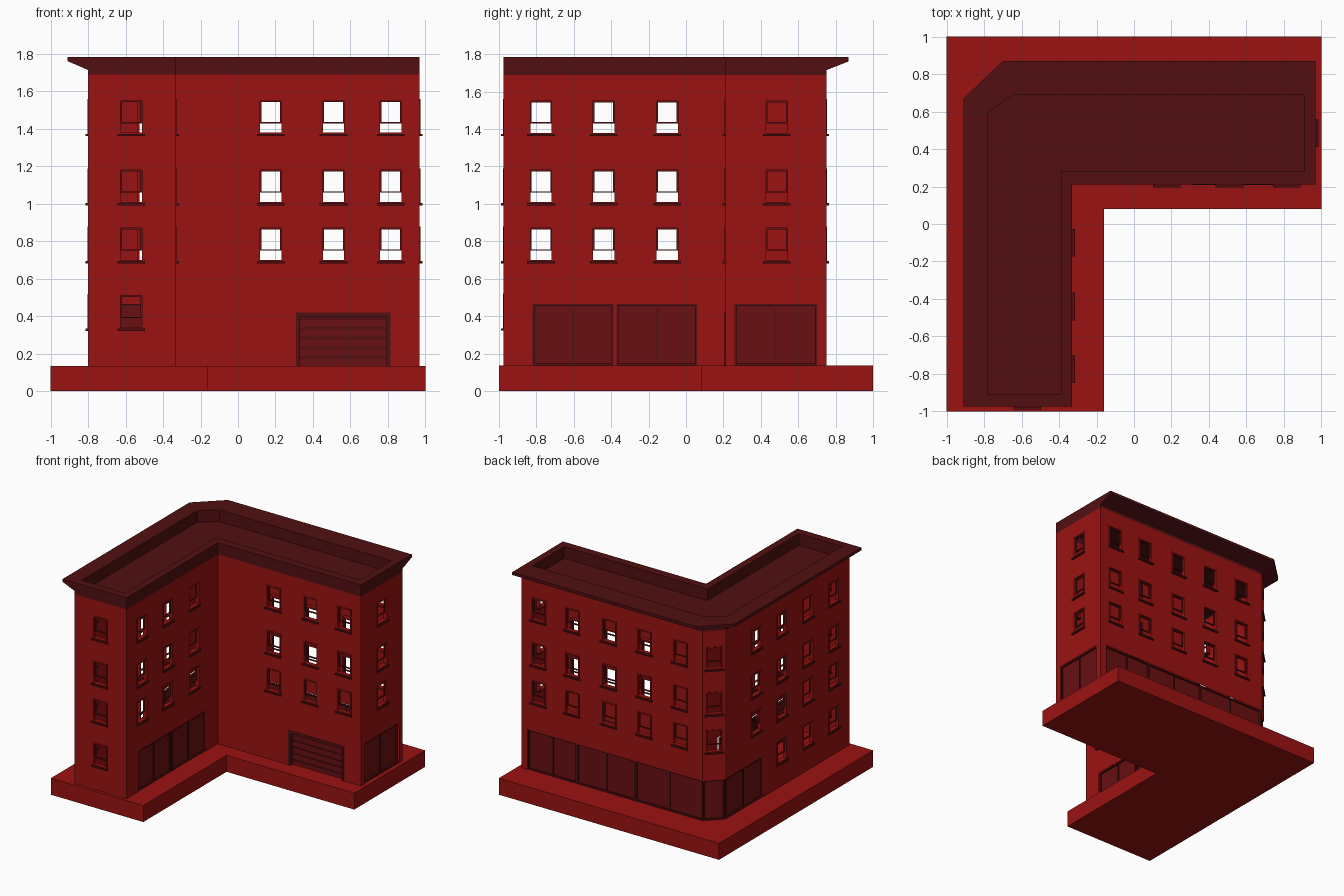
import bpy, bmesh
from mathutils import Matrix, Vector

if "Cube" in bpy.data.objects:
    bpy.data.objects.remove(bpy.data.objects["Cube"])

GROUND, EAVE = 0.135, 1.69
SHOP_TOP = 0.465
UPPER = [0.69, 1.0, 1.37]            # window sill heights
ALL = [0.33] + UPPER
WIN_H, WIN_W = 0.19, 0.067           # window height, half width


def material(name, rgb):
    m = bpy.data.materials.new(name)
    m.diffuse_color = (*rgb, 1)
    m.use_nodes = True
    m.node_tree.nodes["Principled BSDF"].inputs["Base Color"].default_value = m.diffuse_color
    return m


RED = material("brick_red", (0.33, 0.006, 0.006))
DARK = material("dark_red", (0.085, 0.005, 0.006))
MID = material("mid_red", (0.14, 0.005, 0.006))

parts = {}


def part(name, mat):
    if name not in parts:
        parts[name] = (bmesh.new(), mat)
    return parts[name][0]


def box(bm, M, u0, u1, d0, d1, z0, z1):
    c = Vector(((u0 + u1) / 2, (d0 + d1) / 2, (z0 + z1) / 2))
    s = Matrix.Diagonal((u1 - u0, d1 - d0, z1 - z0, 1))
    bmesh.ops.create_cube(bm, size=1, matrix=M @ Matrix.Translation(c) @ s)


def loft(bm, rings, cap_start=True):
    """Skin a stack of (outline, z) rings and cap the ends."""
    loops = [[bm.verts.new((x, y, z)) for x, y in pts] for pts, z in rings]
    n = len(loops[0])
    for a, b in zip(loops, loops[1:]):
        for i in range(n):
            j = (i + 1) % n
            bm.faces.new((a[i], a[j], b[j], b[i]))
    bm.faces.new(loops[-1])
    if cap_start:
        bm.faces.new(loops[0][::-1])


def frame(bm, M, u0, u1, z0, z1, w, d0, d1):
    box(bm, M, u0, u0 + w, d0, d1, z0, z1)
    box(bm, M, u1 - w, u1, d0, d1, z0, z1)
    box(bm, M, u0 + w, u1 - w, d0, d1, z0, z0 + w)
    box(bm, M, u0 + w, u1 - w, d0, d1, z1 - w, z1)


def window(M, u, s):
    fr, sill = part("window_frames", RED), part("window_sills", DARK)
    sash = part("window_sashes", MID)
    frame(fr, M, u - WIN_W, u + WIN_W, s, s + WIN_H, 0.010, -0.004, 0.03)
    # half-open sash above its bottom rail
    frame(sash, M, u - 0.057, u + 0.057, s + 0.06, s + WIN_H - 0.01, 0.007, 0.012, 0.024)
    box(sill, M, u - 0.074, u + 0.074, -0.014, 0.03, s - 0.008, s + 0.004)


def shopfront(M, u0, u1, panes):
    glass, fr = part("shop_glass", MID), part("shop_frames", DARK)
    box(glass, M, u0, u1, 0.018, 0.022, GROUND, SHOP_TOP)
    frame(fr, M, u0, u1, GROUND, SHOP_TOP, 0.011, 0.006, 0.03)
    for i in range(1, panes):
        c = u0 + (u1 - u0) * i / panes
        box(fr, M, c - 0.004, c + 0.004, 0.01, 0.022, GROUND, SHOP_TOP)


def garage(M, u0, u1, top):
    fr, door = part("garage_frame", DARK), part("garage_door", MID)
    for a, b, z0 in ((u0, u0 + 0.022, GROUND), (u1 - 0.022, u1, GROUND), (u0, u1, top - 0.025)):
        box(fr, M, a, b, -0.003, 0.04, z0, top)
    n, h = 5, (top - 0.025 - GROUND) / 5
    for i in range(n):
        z = GROUND + i * h
        box(door, M, u0 + 0.02, u1 - 0.02, 0.025, 0.035, z, z + h * 0.7)
        box(fr, M, u0 + 0.02, u1 - 0.02, 0.031, 0.035, z + h * 0.7, z + h)


def wall(M, length, holes):
    """Flat wall made of grid cells, leaving the openings out."""
    bm = part("walls", RED)
    us = sorted({0, length, *(round(v, 4) for h in holes for v in h[:2])})
    zs = sorted({GROUND, EAVE, *(round(v, 4) for h in holes for v in h[2:])})
    for a, b in zip(us, us[1:]):
        for c, d in zip(zs, zs[1:]):
            u, z = (a + b) / 2, (c + d) / 2
            if any(h[0] < u < h[1] and h[2] < z < h[3] for h in holes):
                continue
            bm.faces.new([bm.verts.new(M @ Vector(p)) for p in
                          ((a, 0, c), (b, 0, c), (b, 0, d), (a, 0, d))])


# Outlines, counter-clockwise
BASE = [(-1, -1), (-.16, -1), (-.16, .08), (1, .08), (1, 1), (-1, 1)]
WALL = [(-.80, -.975), (-.33, -.975), (-.33, .21), (.97, .21), (.97, .75), (-.675, .75), (-.80, .625)]
EDGE = [(-.91, -.975), (-.33, -.975), (-.33, .21), (.97, .21), (.97, .87), (-.70, .87), (-.91, .67)]
ROOF = [(-.78, -.91), (-.39, -.91), (-.39, .28), (.91, .28), (.91, .69), (-.65, .69), (-.78, .59)]

# Pavement slab and the cornice with sunken roof
loft(part("pavement_base", RED), [(BASE, 0), (BASE, GROUND)])
loft(part("cornice_and_roof", DARK),
     [(WALL, EAVE), (WALL, 1.715), (EDGE, 1.762), (EDGE, 1.785), (ROOF, 1.785), (ROOF, EAVE)],
     cap_start=False)

# Each facade: window columns (position, sills), shopfronts (from, to, panes)
FACADES = [
    ([(.23, ALL)], []),
    ([(u, UPPER) for u in (.20, .535, .875)], [(.155, .587, 2), (.603, 1.035, 2)]),
    ([(u, UPPER) for u in (.505, .84, 1.145)], []),
    ([(.275, UPPER)], [(.05, .49, 2)]),
    ([(u, UPPER) for u in (.155, .46, .795, 1.115, 1.44)],
     [(.055, .50, 2), (.50, 1.03, 2), (1.03, 1.645, 2)]),
    ([(.0884, UPPER)], [(0, .1768, 1)]),
    ([(.395, UPPER)] + [(u, ALL) for u in (.725, 1.065, 1.40)], [(0, .485, 2)]),
]
for i, (columns, shops) in enumerate(FACADES):
    p, q = Vector((*WALL[i], 0)), Vector((*WALL[(i + 1) % 7], 0))
    d = (q - p).normalized()
    M = Matrix.Translation(p) @ Matrix(((d.x, -d.y, 0, 0), (d.y, d.x, 0, 0), (0, 0, 1, 0), (0, 0, 0, 1)))
    holes = []
    for u, sills in columns:
        for s in sills:
            holes.append((u - WIN_W, u + WIN_W, s, s + WIN_H))
            window(M, u, s)
    for a, b, n in shops:
        holes.append((a, b, GROUND, SHOP_TOP))
        shopfront(M, a, b, n)
    if i == 2:
        holes.append((.64, 1.145, GROUND, .42))
        garage(M, .64, 1.145, .42)
    wall(M, round((q - p).length, 4), holes)

# Turn every collected part into an object
for name, (bm, mat) in parts.items():
    if name == "walls":
        bmesh.ops.remove_doubles(bm, verts=bm.verts, dist=0.0005)
    me = bpy.data.meshes.new(name)
    bm.to_mesh(me)
    bm.free()
    me.materials.append(mat)
    bpy.context.collection.objects.link(bpy.data.objects.new(name, me))
